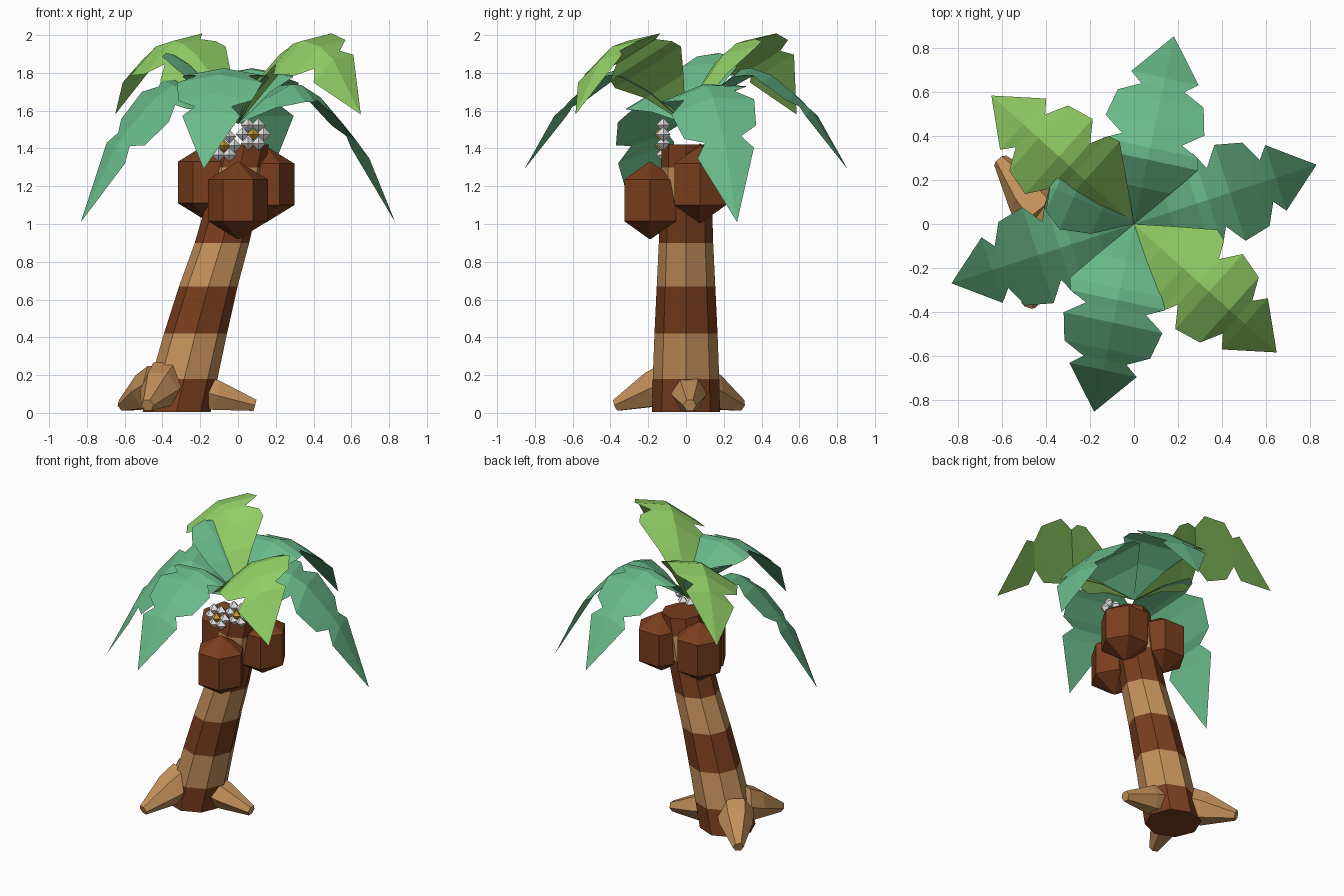
import bpy, bmesh
from math import cos, sin, pi, radians
from mathutils import Vector

cube = bpy.data.objects.get("Cube")
if cube:
    bpy.data.objects.remove(cube, do_unlink=True)


def material(name, rgb):
    m = bpy.data.materials.new(name)
    m.use_nodes = True
    m.diffuse_color = (*rgb, 1)
    m.node_tree.nodes["Principled BSDF"].inputs["Base Color"].default_value = (*rgb, 1)
    return m


dark_brown = material("dark_brown", (0.195, 0.048, 0.013))
tan = material("tan", (0.56, 0.285, 0.105))
teal = material("teal_green", (0.145, 0.50, 0.255))
lime = material("lime_green", (0.285, 0.62, 0.13))
white = material("petal_white", (0.78, 0.78, 0.78))
yellow = material("flower_yellow", (0.62, 0.36, 0.03))


def finish(name, bm, *mats):
    bmesh.ops.recalc_face_normals(bm, faces=bm.faces)
    mesh = bpy.data.meshes.new(name)
    bm.to_mesh(mesh)
    bm.free()
    for m in mats:
        mesh.materials.append(m)
    obj = bpy.data.objects.new(name, mesh)
    bpy.context.collection.objects.link(obj)


def loft(name, sections, sides, mats, axis=None):
    """Closed tube through (centre, radius) sections; rings alternate materials."""
    bm = bmesh.new()
    side = axis.cross(Vector((0, 0, 1))).normalized() if axis else Vector((1, 0, 0))
    up = side.cross(axis).normalized() if axis else Vector((0, 1, 0))
    angles = [2 * pi * k / sides for k in range(sides)]
    rings = [[bm.verts.new(Vector(centre) + r * (side * cos(a) + up * sin(a))) for a in angles]
             for centre, r in sections]
    for i, (a, b) in enumerate(zip(rings, rings[1:])):
        for k in range(sides):
            n = (k + 1) % sides
            bm.faces.new((a[k], a[n], b[n], b[k])).material_index = i % len(mats)
    bm.faces.new(rings[0][::-1])
    bm.faces.new(rings[-1])
    finish(name, bm, *mats)


# Leaning banded trunk
trunk = [(-0.325, 0.005, 0.18), (-0.285, 0.18, 0.176), (-0.225, 0.42, 0.167),
         (-0.157, 0.67, 0.155), (-0.085, 0.90, 0.144), (-0.025, 1.13, 0.137),
         (0.01, 1.30, 0.133), (0.035, 1.42, 0.128)]
loft("trunk", [((x, 0, z), r) for x, z, r in trunk], 8, [dark_brown, tan])

# Three splayed roots: start point, tip and thickness
roots = {"front_root": ((-0.38, -0.06, 0.17), (-0.48, -0.37, 0.04), 0.12),
         "back_root": ((-0.41, 0.04, 0.15), (-0.61, 0.29, 0.04), 0.12),
         "left_root": ((-0.22, 0.015, 0.12), (0.09, 0.02, 0.04), 0.10)}
for name, (start, tip, r) in roots.items():
    a, b = Vector(start), Vector(tip)
    loft(name, [(a, r), (a.lerp(b, 0.35), r * 0.9), (b, 0.035)], 6, [tan], axis=b - a)

# Coconuts: six-sided barrels with pointed ends
for name, pos in {"front_coconut": (0, -0.19, 1.125), "left_coconut": (0.14, 0.075, 1.21),
                  "right_coconut": (-0.16, 0.075, 1.22)}.items():
    p = Vector(pos)
    loft(name, [(p + Vector((0, 0, z)), r) for z, r in
                ((-0.205, 0.004), (-0.11, 0.158), (0.11, 0.158), (0.205, 0.004))],
         6, [dark_brown])


# Fronds: a ridged leaf with a flat underside and a notched outline
def frond(name, mat, angle, rows, drop, roll, start=1.53):
    bm = bmesh.new()
    d = Vector((cos(radians(angle)), sin(radians(angle)), 0))
    left = Vector((-d.y, d.x, 0))
    lift = Vector((0, 0, 1))

    def point(r, z, w, s):
        return bm.verts.new(d * r + left * (w * s) + lift * (z + w * (roll * s - drop * abs(s))))

    root = bm.verts.new((0, 0, start))
    prev = None
    for r, z, w in rows[:-1]:
        row = [point(r, z, w, s) for s in (1, 0, -1)]
        for k, n in ((0, 1), (1, 2), (2, 0)):
            if prev:
                bm.faces.new((prev[k], prev[n], row[n], row[k]))
            else:
                bm.faces.new((root, row[n], row[k]))
        prev = row
    tip = point(*rows[-1], 0)
    for k, n in ((0, 1), (1, 2), (2, 0)):
        bm.faces.new((prev[k], prev[n], tip))
    finish(name, bm, mat)


radii = (0.17, 0.30, 0.355, 0.395, 0.46, 0.585, 0.635, 0.68, 0.875)
widths = (0.135, 0.235, 0.22, 0.14, 0.23, 0.20, 0.10, 0.157, 0)
heights = {"mid": (1.72, 1.82, 1.825, 1.81, 1.79, 1.69, 1.64, 1.60, 1.29),
           "low": (1.67, 1.74, 1.735, 1.71, 1.67, 1.53, 1.47, 1.41, 1.01),
           "high": (1.77, 1.90, 1.93, 1.955, 1.97, 1.94, 1.90, 1.87, 1.58)}
drops = {"mid": 0.18, "low": 0.22, "high": 0.3}

for name, angle, kind, roll in (("back_frond", 78, "mid", 0), ("front_frond", 258, "mid", 0),
                                ("left_frond", 18, "low", 0.18), ("right_frond", 198, "low", -0.35),
                                ("front_left_frond", -42, "high", 0.47),
                                ("back_right_frond", 138, "high", -0.47)):
    frond(name, lime if kind == "high" else teal, angle,
          list(zip(radii, heights[kind], widths)), drops[kind], roll)

# Short young frond over the back right one
frond("young_frond", teal, 156, [(0.16, 1.73, 0.12), (0.30, 1.85, 0.16),
                                 (0.39, 1.90, 0.11), (0.42, 1.905, 0)], 0.12, 0, 1.55)


# Flowers: faceted petals around a yellow heart
def gem(name, mat, centre, r):
    bm = bmesh.new()
    bmesh.ops.create_uvsphere(bm, u_segments=4, v_segments=2, radius=r)
    bmesh.ops.translate(bm, verts=bm.verts, vec=centre)
    finish(name, bm, mat)


for n, pos in enumerate(((0.08, -0.12, 1.475), (-0.075, -0.12, 1.415))):
    p = Vector(pos)
    gem(f"flower_heart_{n}", yellow, p + Vector((0, -0.015, 0)), 0.033)
    for k in range(6):
        a = k * pi / 3
        gem(f"flower_petal_{n}_{k}", white, p + Vector((cos(a), 0, sin(a))) * 0.056, 0.038)
